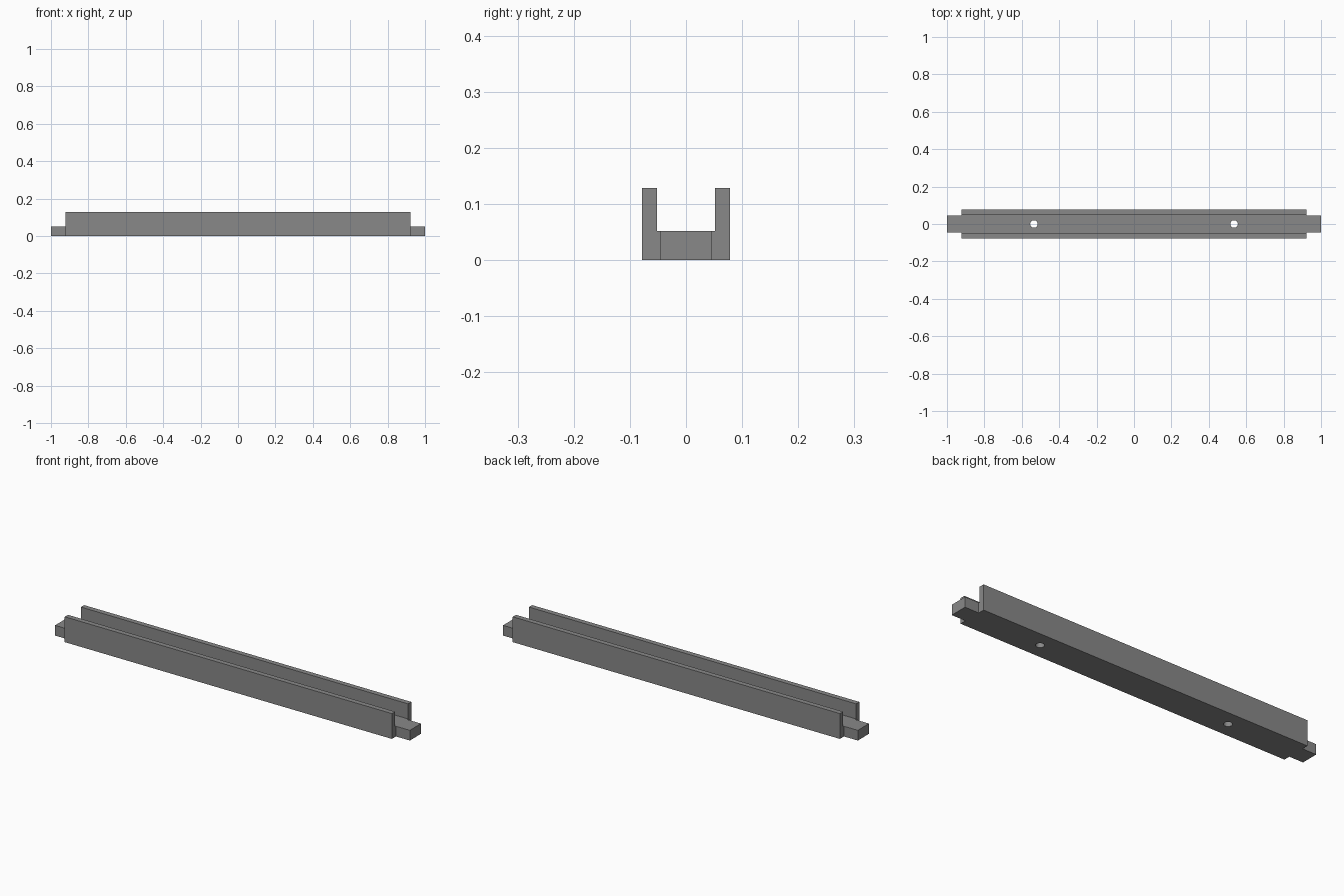
import bpy, bmesh, math
from mathutils import Matrix

if "Cube" in bpy.data.objects:
    bpy.data.objects.remove(bpy.data.objects["Cube"])

LENGTH, BODY = 1.0, 0.922            # half lengths with and without the end tongues
OUTER, INNER, TONGUE = 0.078, 0.052, 0.045   # half widths
HEIGHT, FLOOR = 0.129, 0.052
HOLE_X, HOLE_R = 0.535, 0.02

grey = bpy.data.materials.new("grey")
grey.diffuse_color = (0.25, 0.25, 0.25, 1)
grey.use_nodes = True
grey.node_tree.nodes["Principled BSDF"].inputs["Base Color"].default_value = grey.diffuse_color


def add_object(name, bm):
    bmesh.ops.recalc_face_normals(bm, faces=bm.faces)
    mesh = bpy.data.meshes.new(name)
    bm.to_mesh(mesh)
    bm.free()
    mesh.materials.append(grey)
    obj = bpy.data.objects.new(name, mesh)
    bpy.context.collection.objects.link(obj)
    return obj


def cut(target, cutter):
    cutter.hide_render = True
    cutter.hide_set(True)
    mod = target.modifiers.new(cutter.name, 'BOOLEAN')
    mod.operation = 'DIFFERENCE'
    mod.solver = 'EXACT'
    mod.object = cutter


# Rail: plan outline with a narrow tongue at each end, extruded to full height
half = [(LENGTH, -TONGUE), (LENGTH, TONGUE), (BODY, TONGUE), (BODY, OUTER)]
outline = half + [(-x, y) for x, y in reversed(half)]
outline += [(-BODY, -OUTER), (BODY, -OUTER), (BODY, -TONGUE)]
outline.insert(outline.index((-BODY, -OUTER)), (-BODY, -TONGUE))
bm = bmesh.new()
base = bm.faces.new([bm.verts.new((x, y, 0)) for x, y in outline])
top = bmesh.ops.extrude_face_region(bm, geom=[base])["geom"]
bmesh.ops.translate(bm, vec=(0, 0, HEIGHT),
                    verts=[v for v in top if isinstance(v, bmesh.types.BMVert)])
rail = add_object("channel_rail", bm)

# Slot cutter: opens the channel and lowers the tongues to floor level
bm = bmesh.new()
bmesh.ops.create_cube(bm, size=1, matrix=Matrix.Translation((0, 0, FLOOR + 0.1))
                      @ Matrix.Diagonal((2.4, 2 * INNER, 0.2, 1)))
cut(rail, add_object("slot_cutter", bm))

# Screw hole cutters
bm = bmesh.new()
for x in (-HOLE_X, HOLE_X):
    bmesh.ops.create_cone(bm, cap_ends=True, segments=32, radius1=HOLE_R, radius2=HOLE_R,
                          depth=0.3, matrix=Matrix.Translation((x, 0, 0)))
cut(rail, add_object("screw_hole_cutter", bm))

# Smooth hole walls, crisp edges elsewhere
bpy.context.view_layer.objects.active = rail
rail.select_set(True)
for mod in list(rail.modifiers):
    bpy.ops.object.modifier_apply(modifier=mod.name)
bpy.ops.object.shade_smooth_by_angle(angle=math.radians(30))
